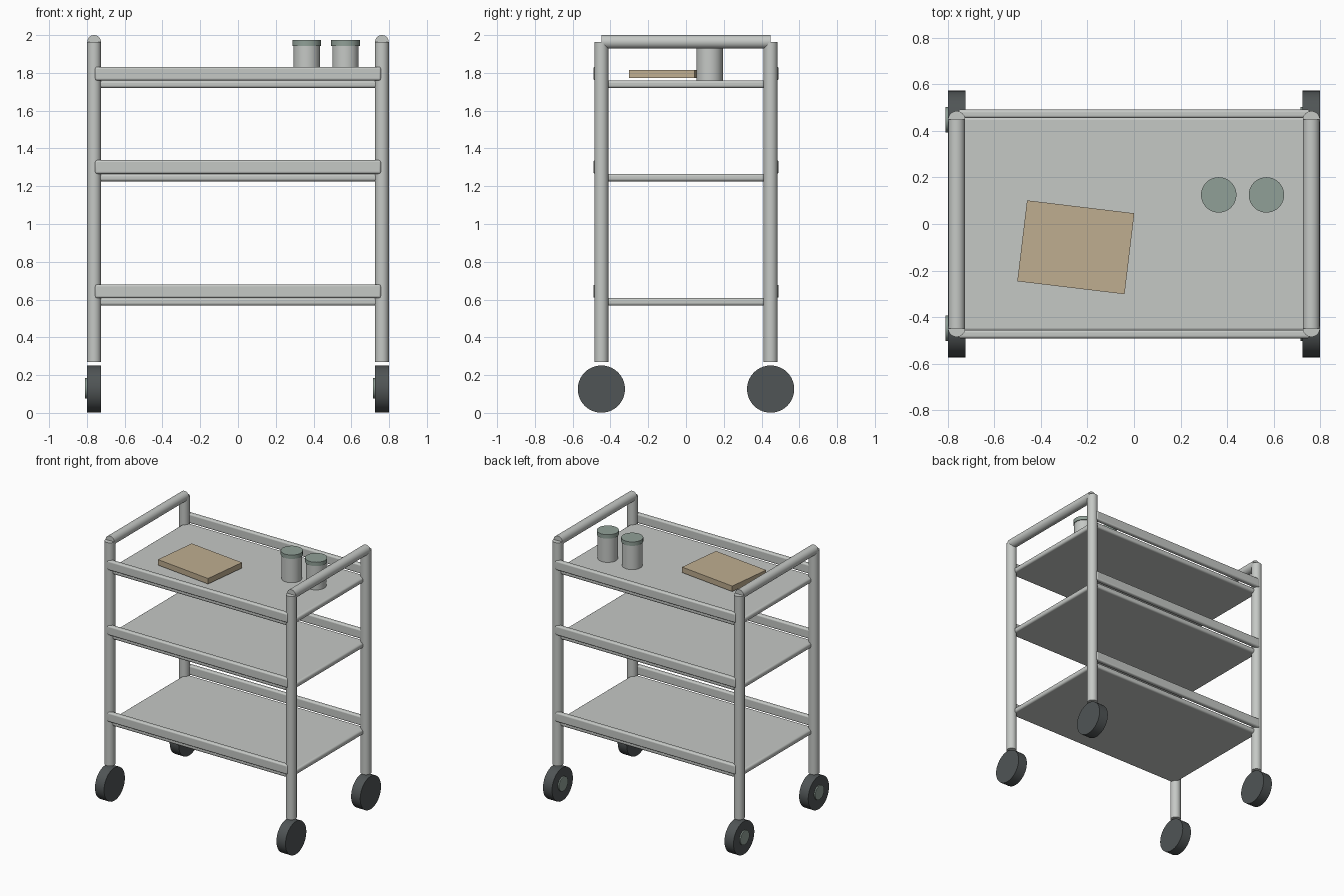
import bpy, math

cube = bpy.data.objects.get("Cube")
if cube:
    bpy.data.objects.remove(cube, do_unlink=True)


def material(name, rgb):
    m = bpy.data.materials.new(name)
    m.use_nodes = True
    m.diffuse_color = (*rgb, 1)
    for n in m.node_tree.nodes:
        if n.type == 'BSDF_PRINCIPLED':
            n.inputs["Base Color"].default_value = (*rgb, 1)
    return m


steel = material("brushed_steel", (0.56, 0.58, 0.56))
rubber = material("dark_rubber", (0.08, 0.09, 0.092))
green = material("grey_green", (0.28, 0.35, 0.31))
wood = material("pale_wood", (0.52, 0.42, 0.28))


def finish(name, mat):
    ob = bpy.context.object
    ob.name = ob.data.name = name
    ob.data.materials.append(mat)
    bpy.ops.object.shade_smooth_by_angle(angle=math.radians(35))
    return ob


def cylinder(name, mat, loc, radius, length, axis='Z'):
    rot = {'X': (0, math.pi / 2, 0), 'Y': (math.pi / 2, 0, 0), 'Z': (0, 0, 0)}[axis]
    bpy.ops.mesh.primitive_cylinder_add(vertices=40, radius=radius, depth=length,
                                        location=loc, rotation=rot)
    return finish(name, mat)


def box(name, mat, loc, size, bevel=0, turn=0):
    bpy.ops.mesh.primitive_cube_add(size=1, location=loc, rotation=(0, 0, turn))
    bpy.context.object.scale = size
    bpy.ops.object.transform_apply(location=False, rotation=False, scale=True)
    ob = finish(name, mat)
    if bevel:
        mod = ob.modifiers.new("rounded_edges", 'BEVEL')
        mod.width = bevel
        mod.segments = 4
    return ob


PX, PY = 0.762, 0.448

# Posts, casters and push handles
for side, sx in (("right", -1), ("left", 1)):
    x = sx * PX
    for end, sy in (("front", -1), ("back", 1)):
        y = sy * PY
        tag = f"{end}_{side}"
        cylinder(f"post_{tag}", steel, (x, y, 1.117), 0.037, 1.695)
        cylinder(f"wheel_{tag}", rubber, (x, y, 0.126), 0.125, 0.076, 'X')
        cylinder(f"wheel_hub_{tag}", green, (x - 0.036, y, 0.13), 0.054, 0.022, 'X')
    cylinder(f"handle_{side}", steel, (x, 0, 1.964), 0.036, 2 * PY, 'Y')

# Shelves, each with a front and a back rail
for level, z in (("bottom", 0.588), ("middle", 1.246), ("top", 1.74)):
    box(f"{level}_shelf", steel, (0, 0, z), (1.522, 0.92, 0.04), 0.014)
    for end, sy in (("front", -1), ("back", 1)):
        box(f"{level}_{end}_rail", steel, (0, sy * 0.473, z + 0.056),
            (1.514, 0.036, 0.072), 0.011)

# Lidded jars
for i, x in enumerate((0.364, 0.569)):
    cylinder(f"jar_{i + 1}", steel, (x, 0.125, 1.852), 0.07, 0.186)
    cylinder(f"jar_lid_{i + 1}", green, (x, 0.125, 1.958), 0.076, 0.03)

# Cutting board
box("cutting_board", wood, (-0.25, -0.1, 1.793), (0.464, 0.35, 0.042), 0, -0.12)
